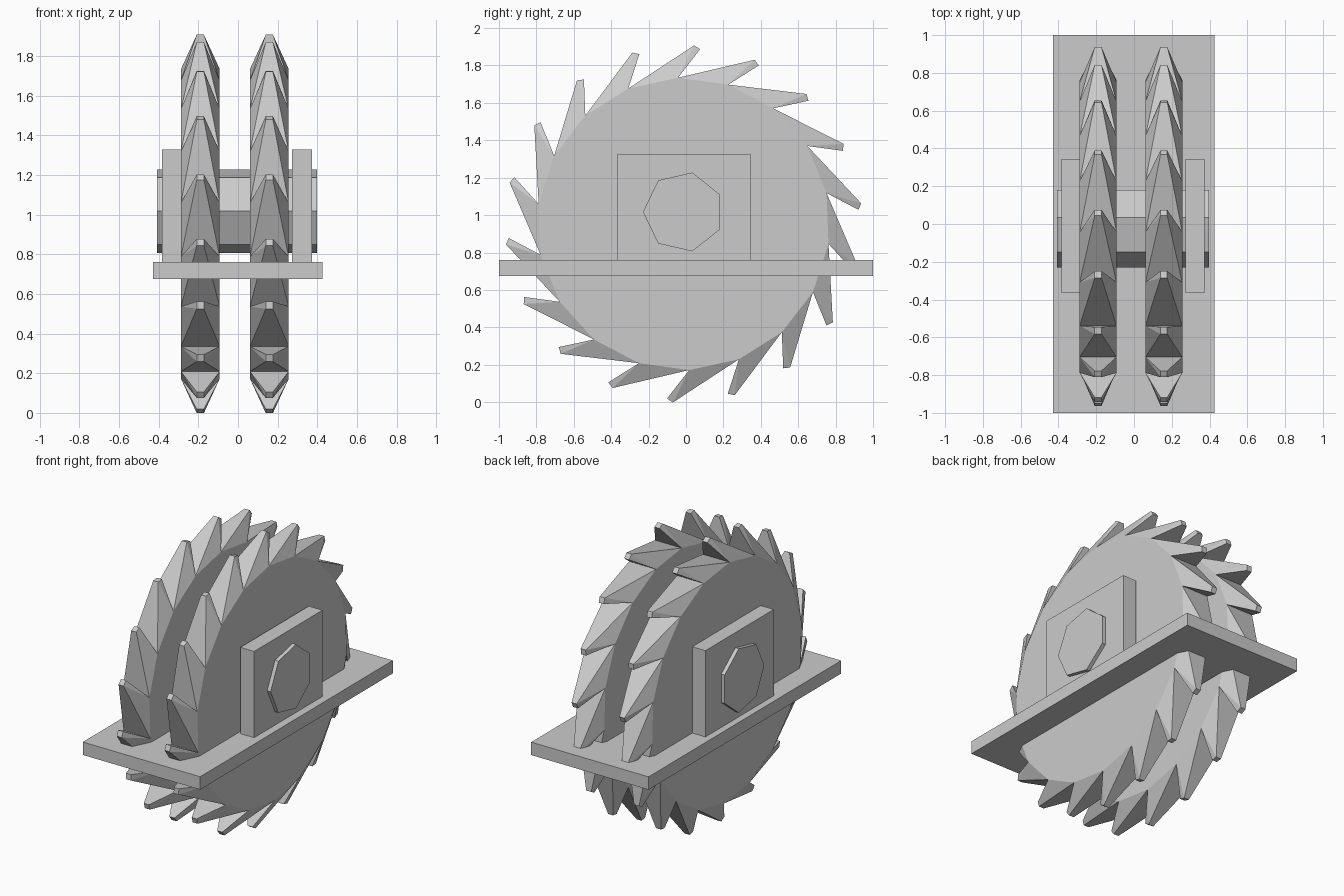
import bpy, bmesh
from math import sin, cos, radians, pi

cube = bpy.data.objects.get("Cube")
if cube:
    bpy.data.objects.remove(cube, do_unlink=True)

GREY = (0.6, 0.6, 0.6, 1)
metal = bpy.data.materials.new("plain grey")
metal.use_nodes = True
metal.diffuse_color = GREY
metal.node_tree.nodes["Principled BSDF"].inputs["Base Color"].default_value = GREY


def finish(name, bm):
    bmesh.ops.recalc_face_normals(bm, faces=bm.faces)
    mesh = bpy.data.meshes.new(name)
    bm.to_mesh(mesh)
    bm.free()
    mesh.materials.append(metal)
    obj = bpy.data.objects.new(name, mesh)
    bpy.context.collection.objects.link(obj)
    return obj


def box(name, low, high):
    bm = bmesh.new()
    bmesh.ops.create_cube(bm, size=1)
    for v in bm.verts:
        v.co = [(a + b) / 2 + c * (b - a) for a, b, c in zip(low, high, v.co)]
    return finish(name, bm)


# Saw blade: flat disc whose rim faces are drawn out into raked, tapered teeth
TEETH = 18
HUB_Y, HUB_Z = -0.013, 0.953


def blade(name, x, half=0.0975, tip_half=0.018):
    bm = bmesh.new()

    def pair(radius, degrees, width):
        a = radians(degrees)
        y, z = HUB_Y + radius * sin(a), HUB_Z + radius * cos(a)
        return [bm.verts.new((x + s * width, y, z)) for s in (-1, 1)]

    step = 360 / TEETH
    rim = [pair(0.782, -2.2 + i * step, half) for i in range(TEETH)]
    for side in (0, 1):
        bm.faces.new([p[side] for p in rim])
    for i in range(TEETH):
        start, end = rim[i], rim[(i + 1) % TEETH]
        back = pair(0.956, 23.4 + i * step, tip_half)
        front = pair(0.938, 25.4 + i * step, tip_half)
        for a, b in ((start, back), (back, front), (front, end)):
            bm.faces.new((a[0], a[1], b[1], b[0]))
        for s in (0, 1):
            bm.faces.new((start[s], back[s], end[s]))
            bm.faces.new((back[s], front[s], end[s]))
    return finish(name, bm)


blade("right_blade", -0.19)
blade("left_blade", 0.158)

# Base plate and the two bearing blocks standing on it
box("base_plate", (-0.428, -1, 0.675), (0.425, 1, 0.76))
box("right_bearing_block", (-0.383, -0.365, 0.76), (-0.283, 0.345, 1.327))
box("left_bearing_block", (0.273, -0.365, 0.76), (0.373, 0.345, 1.327))

# Seven-sided axle through blades and blocks
SIDES = 7
bm = bmesh.new()
ring = []
for i in range(SIDES):
    a = pi + i * 2 * pi / SIDES
    ring.append(bm.verts.new((-0.408, -0.014 + 0.216 * cos(a), 1.017 + 0.216 * sin(a))))
cap = bm.faces.new(ring)
end = bmesh.ops.extrude_face_region(bm, geom=[cap], use_keep_orig=True)
bmesh.ops.translate(bm, vec=(0.806, 0, 0),
                    verts=[g for g in end["geom"] if isinstance(g, bmesh.types.BMVert)])
finish("axle", bm)
